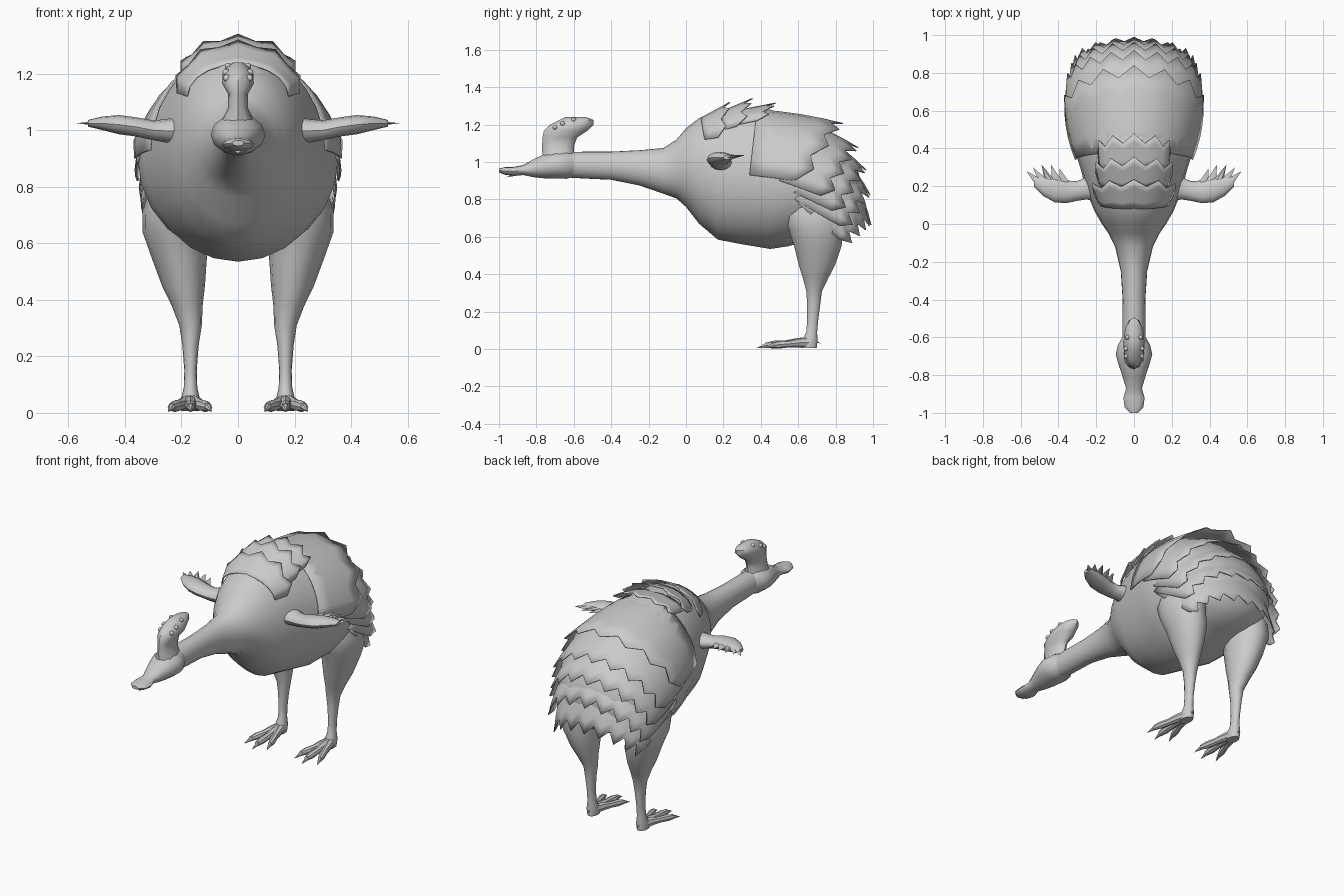
import bpy, bmesh, math
from mathutils import Vector

if "Cube" in bpy.data.objects:
    bpy.data.objects.remove(bpy.data.objects["Cube"])

grey = bpy.data.materials.new("plain_grey")
grey.diffuse_color = (0.6, 0.6, 0.6, 1)
grey.use_nodes = True
grey.node_tree.nodes["Principled BSDF"].inputs["Base Color"].default_value = grey.diffuse_color


def finish(name, bm, mirror=False, thick=0):
    bmesh.ops.recalc_face_normals(bm, faces=bm.faces)
    me = bpy.data.meshes.new(name)
    bm.to_mesh(me)
    bm.free()
    me.materials.append(grey)
    ob = bpy.data.objects.new(name, me)
    bpy.context.collection.objects.link(ob)
    if mirror:
        m = ob.modifiers.new("mirror", 'MIRROR')
        m.use_mirror_merge = False
    if thick:
        s = ob.modifiers.new("thickness", 'SOLIDIFY')
        s.thickness = thick
        s.offset = 0
    return ob


def loft(name, axis, rings, n=16, mirror=False):
    """Skin ellipses (position, centre a, centre b, radius a, radius b) along an axis."""
    bm = bmesh.new()
    rows = []
    for p, a, b, ra, rb in rings:
        row = []
        for i in range(n):
            t = 2 * math.pi * i / n
            u, v = a + ra * math.cos(t), b + rb * math.sin(t)
            co = {'X': (p, u, v), 'Y': (u, p, v), 'Z': (u, v, p)}[axis]
            row.append(bm.verts.new(co))
        rows.append(row)
    for r, s in zip(rows, rows[1:]):
        for i in range(n):
            j = (i + 1) % n
            bm.faces.new((r[i], r[j], s[j], s[i]))
    bm.faces.new(rows[0])
    bm.faces.new(rows[-1])
    return finish(name, bm, mirror)


def spikes(name, items, n=6):
    """Flattened cones (base, tip, width, height), mirrored."""
    bm = bmesh.new()
    for base, tip, w, h in items:
        base, tip = Vector(base), Vector(tip)
        d = (tip - base).normalized()
        side = d.cross(Vector((0, 0, 1))).normalized()
        up = side.cross(d)
        ring = []
        for i in range(n):
            t = 2 * math.pi * i / n
            ring.append(bm.verts.new(base + side * w * math.cos(t) + up * h * math.sin(t)))
        top = bm.verts.new(tip)
        bm.faces.new(ring)
        for i in range(n):
            bm.faces.new((ring[i], ring[(i + 1) % n], top))
    return finish(name, bm, True)


def arch(apex, side, t):
    """Point on a tilted half ellipse: apex (y, z), side end (x, y, z)."""
    c = math.cos(t)
    return Vector((side[0] * math.sin(t), side[1] + (apex[0] - side[1]) * c,
                   side[2] + (apex[1] - side[2]) * c))


def feathers(name, front, rear, count, tip, bulge=0.03, steps=4):
    """Sheet between two arches with a jagged rear hem."""
    bm = bmesh.new()
    n = 2 * count
    mid = Vector((0, 0.5, 0.9))
    rows = [[] for _ in range(steps + 1)]
    for i in range(n + 1):
        t = math.pi * (i / n - 0.5)
        a, b = arch(*front, t), arch(*rear, t)
        if i % 2:
            b += (b - a).normalized() * tip
        for k in range(steps + 1):
            f = k / steps
            p = a.lerp(b, f)
            p += (p - mid) * bulge * math.sin(math.pi * f)
            rows[k].append(bm.verts.new(p))
    for r, s in zip(rows, rows[1:]):
        for i in range(n):
            bm.faces.new((r[i], r[i + 1], s[i + 1], s[i]))
    return finish(name, bm, thick=0.006)


# Body and neck in one skin: (y, bottom, top, half width)
profile = [(-0.68, .92, 1.05, .06), (-0.55, .912, 1.055, .062), (-0.4, .905, 1.055, .06),
           (-0.25, .875, 1.063, .07), (-0.12, .83, 1.075, .1), (-0.05, .805, 1.12, .135),
           (0, .76, 1.18, .17), (.07, .67, 1.235, .21), (.17, .585, 1.275, .25),
           (.3, .56, 1.29, .285), (.45, .535, 1.28, .335), (.55, .55, 1.255, .355),
           (.65, .58, 1.22, .35), (.75, .61, 1.15, .325), (.85, .63, 1.06, .27),
           (.92, .69, .95, .17), (.94, .76, .88, .07)]
loft("body_and_neck", 'Y', [(y, 0, (a + b) / 2, w, (b - a) / 2) for y, a, b, w in profile], 24)

# Head with flat bill
loft("head", 'Y', [(-.58, 0, .985, .05, .06), (-.64, 0, .985, .085, .075), (-.69, 0, .985, .097, .072),
                   (-.75, 0, .978, .08, .066), (-.81, 0, .968, .06, .05), (-.87, 0, .957, .042, .027),
                   (-.92, 0, .95, .056, .024), (-.97, 0, .952, .05, .02), (-1.0, 0, .955, .02, .01)], 12)
spikes("lower_bill", [((.0, -.86, .945), (.0, -.965, .918), .04, .014)])

# Crest on the head, with knobs
loft("crest", 'Z', [(1.0, 0, -.68, .075, .085), (1.08, 0, -.685, .035, .085), (1.13, 0, -.675, .036, .092),
                    (1.165, 0, -.645, .056, .115), (1.2, 0, -.61, .054, .115),
                    (1.225, 0, -.585, .04, .09), (1.24, 0, -.59, .018, .055)], 12)
bm = bmesh.new()
for x, y, z in [(.034, -.6, 1.226), (.042, -.66, 1.205), (.04, -.7, 1.185)]:
    ret = bmesh.ops.create_icosphere(bm, subdivisions=2, radius=.013)
    bmesh.ops.translate(bm, verts=ret["verts"], vec=(x, y, z))
finish("crest_knobs", bm, True)

# Overlapping feather layers on the rump
S = "rump_feathers_"
feathers(S + "1", ((.38, 1.28), (.31, .34, .93)), ((.78, 1.215), (.365, .58, .9)), 7, .06)
feathers(S + "2", ((.62, 1.22), (.35, .5, .9)), ((.87, 1.1), (.355, .72, .82)), 9, .055)
feathers(S + "3", ((.72, 1.15), (.34, .55, .85)), ((.92, .99), (.335, .78, .74)), 9, .055)
feathers(S + "4", ((.82, 1.05), (.34, .58, .8)), ((.95, .87), (.32, .82, .66)), 9, .06)
feathers(S + "5", ((.88, .95), (.34, .6, .78)), ((.967, .72), (.29, .82, .585)), 9, .06)

# Short feather rows on the shoulders
S = "back_feathers_"
feathers(S + "1", ((.08, 1.235), (.18, .1, 1.12)), ((.2, 1.3), (.215, .17, 1.13)), 5, .04, .0)
feathers(S + "2", ((.19, 1.27), (.18, .2, 1.17)), ((.31, 1.32), (.2, .27, 1.19)), 5, .05, .0)
feathers(S + "3", ((.3, 1.28), (.18, .28, 1.2)), ((.43, 1.305), (.19, .38, 1.22)), 5, .05, .0)

# Wings
loft("wing", 'X', [(.17, .2, 1.0, .09, .06), (.25, .19, .998, .06, .042), (.3, .175, 1.0, .052, .035),
                   (.36, .17, 1.012, .06, .034), (.42, .18, 1.02, .065, .034), (.48, .2, 1.025, .052, .024),
                   (.53, .225, 1.025, .026, .012)], 12, True)
spikes("wing_feathers", [((.36, .19, 1.015), (.395, .295, 1.03), .033, .016),
                         ((.4, .2, 1.022), (.44, .315, 1.035), .033, .016),
                         ((.44, .21, 1.027), (.49, .315, 1.037), .03, .015),
                         ((.47, .21, 1.027), (.535, .3, 1.033), .028, .013),
                         ((.48, .2, 1.025), (.57, .28, 1.025), .03, .012)])

# Legs
loft("leg", 'Z', [(.82, .2, .66, .1, .13), (.72, .22, .68, .118, .165), (.64, .228, .695, .11, .15),
                  (.55, .208, .705, .098, .13), (.45, .193, .7, .076, .1), (.38, .18, .693, .055, .07),
                  (.31, .168, .685, .04, .043), (.24, .168, .683, .029, .036), (.15, .168, .677, .022, .03),
                  (.09, .168, .672, .024, .03), (.045, .168, .662, .034, .042), (.006, .168, .655, .03, .045)],
     14, True)

# Feet: three toes, claws and a heel spur
for i, (x, y) in enumerate([(.105, .46), (.168, .425), (.235, .46)]):
    def at(f):
        return .168 + (x - .168) * f
    loft("toe_%d" % (i + 1), 'Y', [(y + (.67 - y) * (1 - f), at(f), z, r, r)
         for f, z, r in [(0, .036, .03), (.3, .034, .025), (.55, .028, .019),
                         (.8, .024, .021), (1, .02, .014)]], 8, True)
    spikes("claw_%d" % (i + 1), [((at(.95), y + .01, .022), (at(1.2), y - .05, .004), .014, .015)])
spikes("heel_spur", [((.168, .67, .05), (.168, .72, .03), .014, .014)])

# Smooth shading with sharp edges kept
for ob in bpy.context.scene.objects:
    ob.select_set(True)
    bpy.context.view_layer.objects.active = ob
bpy.ops.object.shade_smooth_by_angle(angle=math.radians(40))
